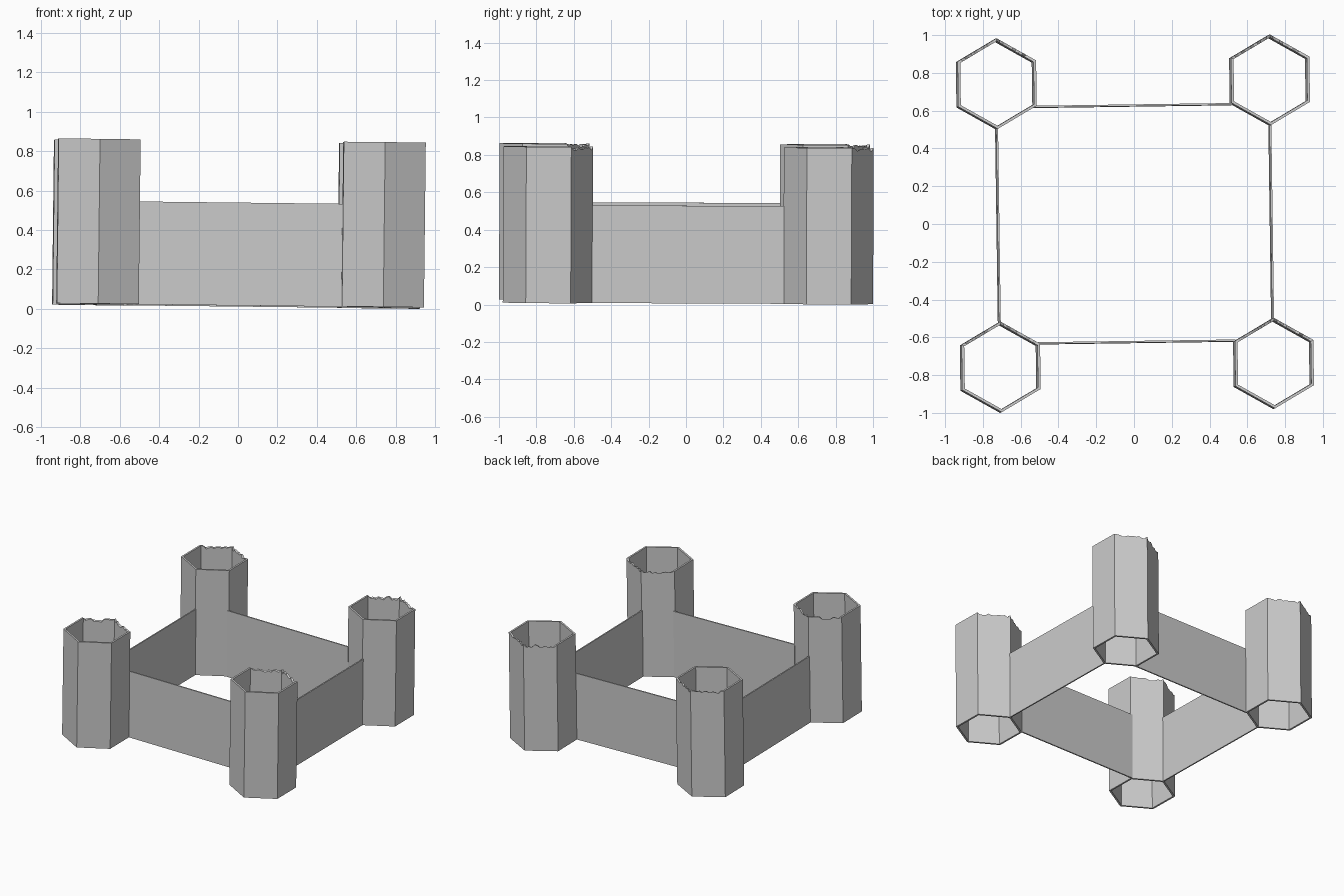
import bpy, bmesh, math, random
from mathutils import Matrix, Vector

cube = bpy.data.objects.get("Cube")
if cube:
    bpy.data.objects.remove(cube, do_unlink=True)
random.seed(4)

# Sizes
CX, CY = 0.7235, 0.75          # tower centres
RADIUS, SHELL = 0.24, 0.014    # tower radius and shell thickness
TOWER_H, WALL_H, WALL_T = 0.836, 0.522, 0.010

# The whole fort leans and turns very slightly
LEAN = (Matrix.Rotation(math.radians(0.65), 4, 'Y')
        @ Matrix.Rotation(math.radians(-0.25), 4, 'X')
        @ Matrix.Rotation(math.radians(0.8), 4, 'Z'))

stone = bpy.data.materials.new("grey stone")
stone.use_nodes = True
GREY = (0.6, 0.6, 0.6, 1.0)
stone.diffuse_color = GREY
stone.node_tree.nodes["Principled BSDF"].inputs["Base Color"].default_value = GREY

parts = []


def finish(name, bm):
    bmesh.ops.recalc_face_normals(bm, faces=bm.faces)
    bm.transform(LEAN)
    mesh = bpy.data.meshes.new(name)
    bm.to_mesh(mesh)
    bm.free()
    mesh.materials.append(stone)
    obj = bpy.data.objects.new(name, mesh)
    bpy.context.collection.objects.link(obj)
    parts.append(obj)


def corner(i, radius):
    a = math.radians(30 + 60 * i)
    return Vector((radius * math.cos(a), radius * math.sin(a), 0))


def tower(name, cx, cy):
    """Open hexagonal tube whose two rear faces have a chipped rim."""
    bm = bmesh.new()
    rings = []
    inner_r = RADIUS - SHELL / math.cos(math.radians(30))
    for i in range(6):
        chipped = i in (0, 1)
        steps = 12 if chipped else 1
        for s in range(steps):
            t = s / steps
            drop = random.uniform(0.0, 0.02) if chipped and s else 0.0
            ring = []
            for r, extra in ((RADIUS, 0.0), (inner_r, 0.4)):
                p = corner(i, r).lerp(corner(i + 1, r), t) + Vector((cx, cy, 0))
                top = Vector((0, 0, TOWER_H - drop * (1 + extra)))
                ring += [bm.verts.new(p), bm.verts.new(p + top)]
            rings.append(ring)
    for a, b in zip(rings, rings[1:] + rings[:1]):
        for j, k in ((0, 1), (1, 3), (3, 2), (2, 0)):   # outside, rim, inside, base
            bm.faces.new((a[j], b[j], b[k], a[k]))
    finish(name, bm)


def wall(name, start, end):
    """Thin upright curtain wall between two points on the ground."""
    a, b = Vector((*start, 0)), Vector((*end, 0))
    along = (b - a).normalized()
    side = Vector((-along.y, along.x, 0)) * WALL_T / 2
    bm = bmesh.new()
    base = bm.faces.new([bm.verts.new(p) for p in (a - side, b - side, b + side, a + side)])
    up = bmesh.ops.extrude_face_region(bm, geom=[base], use_keep_orig=True)
    moved = [v for v in up["geom"] if isinstance(v, bmesh.types.BMVert)]
    bmesh.ops.translate(bm, verts=moved, vec=(0, 0, WALL_H))
    finish(name, bm)


# Corner towers
for depth, sy in (("front", -1), ("back", 1)):
    for side_name, sx in (("right", -1), ("left", 1)):
        tower(f"{depth}_{side_name}_tower", sx * CX, sy * CY)

# Curtain walls, joined to the inward corners of the towers
hx = CX - RADIUS * math.cos(math.radians(30)) + 0.008
hy = CY - RADIUS * 0.5 - 0.004
sy_end = CY - RADIUS + 0.01
for s, name in ((-1, "front_wall"), (1, "back_wall")):
    wall(name, (-hx, s * hy), (hx, s * hy))
for s, name in ((-1, "right_wall"), (1, "left_wall")):
    wall(name, (s * CX, -sy_end), (s * CX, sy_end))

# Stand the fort on the ground
low = min(v.co.z for o in parts for v in o.data.vertices)
for o in parts:
    o.data.transform(Matrix.Translation((0, 0, -low)))
